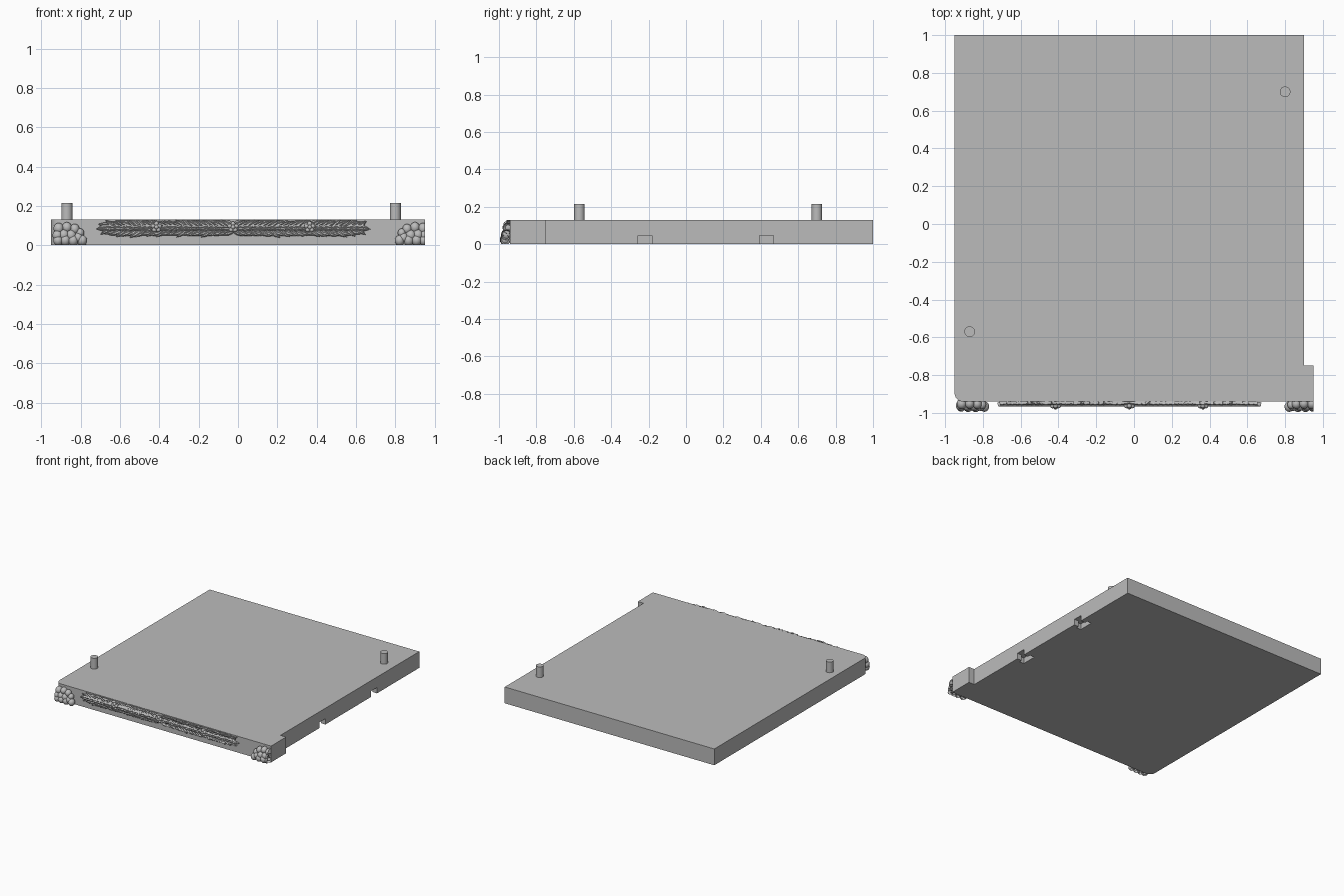
import bpy, bmesh, math, random
from mathutils import Matrix, Vector

if "Cube" in bpy.data.objects:
    bpy.data.objects.remove(bpy.data.objects["Cube"], do_unlink=True)
random.seed(4)

grey = bpy.data.materials.new("stone grey")
grey.use_nodes = True
grey.diffuse_color = (0.5, 0.5, 0.5, 1)
grey.node_tree.nodes["Principled BSDF"].inputs["Base Color"].default_value = (0.5, 0.5, 0.5, 1)

TOP, FRONT = 0.13, -0.94


def finish(name, bm, smooth=True):
    mesh = bpy.data.meshes.new(name)
    bmesh.ops.recalc_face_normals(bm, faces=bm.faces)
    bm.to_mesh(mesh)
    bm.free()
    mesh.materials.append(grey)
    obj = bpy.data.objects.new(name, mesh)
    bpy.context.collection.objects.link(obj)
    bpy.ops.object.select_all(action="DESELECT")
    obj.select_set(True)
    bpy.context.view_layer.objects.active = obj
    if smooth:
        bpy.ops.object.shade_smooth_by_angle(angle=math.radians(40))
    return obj


def prism(name, outline, z0, z1):
    bm = bmesh.new()
    base = bm.faces.new([bm.verts.new((x, y, z0)) for x, y in outline])
    top = bmesh.ops.extrude_face_region(bm, geom=[base])["geom"]
    bmesh.ops.translate(bm, vec=(0, 0, z1 - z0),
                        verts=[v for v in top if isinstance(v, bmesh.types.BMVert)])
    return finish(name, bm, False)


def clip(bm, point, normal):
    bmesh.ops.bisect_plane(bm, geom=bm.verts[:] + bm.edges[:] + bm.faces[:],
                           plane_co=point, plane_no=normal, clear_outer=True)


# Slab with a rounded front corner and a stepped side
r = 0.045
corner = [(-0.95 + r - r * math.cos(a), FRONT + r - r * math.sin(a))
          for a in [i * math.pi / 12 for i in range(7)]]
slab = prism("slab", corner + [(0.95, FRONT), (0.95, -0.75), (0.9, -0.75), (0.9, 1), (-0.95, 1)], 0, TOP)

# T-shaped clip slots under the side edge
for y in (-0.22, 0.43):
    n, w = 0.037, 0.06
    slot = prism("slot_cutter", [(0.95, y - n), (0.95, y + n), (0.86, y + n), (0.86, y + w),
                                 (0.82, y + w), (0.82, y - w), (0.86, y - w), (0.86, y - n)], -0.05, 0.046)
    slot.hide_render = True
    cut = slab.modifiers.new("slot", "BOOLEAN")
    cut.object, cut.operation, cut.solver = slot, "DIFFERENCE", "EXACT"
    bpy.context.view_layer.objects.active = slab
    bpy.ops.object.modifier_apply(modifier=cut.name)
    bpy.data.objects.remove(slot, do_unlink=True)

# Locating pegs
for name, x, y in (("front_peg", -0.87, -0.57), ("back_peg", 0.8, 0.7)):
    bm = bmesh.new()
    bmesh.ops.create_cone(bm, cap_ends=True, segments=32, radius1=0.028, radius2=0.028, depth=0.105,
                          matrix=Matrix.Translation((x, y, 0.1625)))
    finish(name, bm)

# Corner piles of rounded stones: x, z, radius
STONES = [(-0.912, 0.085, 0.026), (-0.87, 0.09, 0.025), (-0.83, 0.082, 0.024), (-0.803, 0.062, 0.021),
          (-0.918, 0.05, 0.025), (-0.885, 0.052, 0.026), (-0.848, 0.05, 0.026), (-0.812, 0.038, 0.024),
          (-0.915, 0.024, 0.024), (-0.878, 0.025, 0.026), (-0.838, 0.024, 0.026), (-0.792, 0.024, 0.025)]
for name, side, shift in (("right_stones", 1, 0), ("left_stones", -1, 0.03)):
    bm = bmesh.new()
    for x, z, rad in STONES:
        place = Matrix.Translation((side * x + shift, FRONT - 0.028 + 0.25 * (z - 0.02), z))
        bmesh.ops.create_uvsphere(bm, u_segments=20, v_segments=12, radius=rad,
                                  matrix=place @ Matrix.Diagonal((1, 1.1, 1.1, 1)))
    clip(bm, (0.95, 0, 0), (1, 0, 0))
    clip(bm, (0, 0, 0.001), (0, 0, -1))
    finish(name, bm)


def leaf(bm, x, y, z, length, width, angle, lift):
    """Pointed leaf with a raised midrib, lying along the front face."""
    place = (Matrix.Translation((x, y, z)) @ Matrix.Rotation(angle, 4, "Y")
             @ Matrix.Rotation(lift, 4, "Z"))
    rows = []
    for t, w in ((0, 0.15), (0.25, 0.85), (0.5, 1), (0.75, 0.65), (1, 0.03)):
        u, h = (t - 0.5) * length, w * width / 2
        rows.append([bm.verts.new(place @ Vector(p)) for p in
                     ((u, 0, -h), (u, -0.009 * w, -h / 2), (u, -0.004 * w, 0),
                      (u, -0.009 * w, h / 2), (u, 0, h), (u, 0.02, 0))])
    for a, b in zip(rows, rows[1:]):
        for i in range(6):
            j = (i + 1) % 6
            bm.faces.new((a[i], a[j], b[j], b[i]))
    bm.faces.new(rows[0])
    bm.faces.new(rows[-1])


# Leaf garland, running outward from the middle both ways
MID, REACH, Z = -0.025, 0.69, 0.087
bm = bmesh.new()
count = 25
for side in (-1, 1):
    for i in range(count):
        d = 0.025 + (REACH - 0.07) * i / (count - 1)
        taper = 1 if i < count - 3 else 0.55 + 0.15 * (count - 1 - i)
        for row in (-1, 0, 1):
            size = random.uniform(0.9, 1.15)
            tilt = -row * random.uniform(0.3, 0.6) + random.uniform(-0.15, 0.15)
            heading = tilt if side > 0 else math.pi - tilt
            depth = FRONT - (0.018 if row == 0 else 0.01)
            leaf(bm, MID + side * (d + 0.012 * (row == 0)), depth, Z + row * 0.023 * taper,
                 0.075 * size, 0.03 * size, heading, -0.16)
clip(bm, (0, 0, TOP), (0, 0, 1))
finish("leaf_garland", bm)

# Small flowers on the garland
bm = bmesh.new()
for x in (MID - 0.39, MID, MID + 0.39):
    for k in range(5):
        a = k * math.tau / 5 + math.pi / 2
        place = Matrix.Translation((x + 0.017 * math.cos(a), FRONT - 0.024, Z + 0.005 + 0.017 * math.sin(a)))
        bmesh.ops.create_uvsphere(bm, u_segments=12, v_segments=8, radius=0.012, matrix=place)
    bmesh.ops.create_uvsphere(bm, u_segments=12, v_segments=8, radius=0.011,
                              matrix=Matrix.Translation((x, FRONT - 0.031, Z + 0.005)))
finish("garland_flowers", bm)
